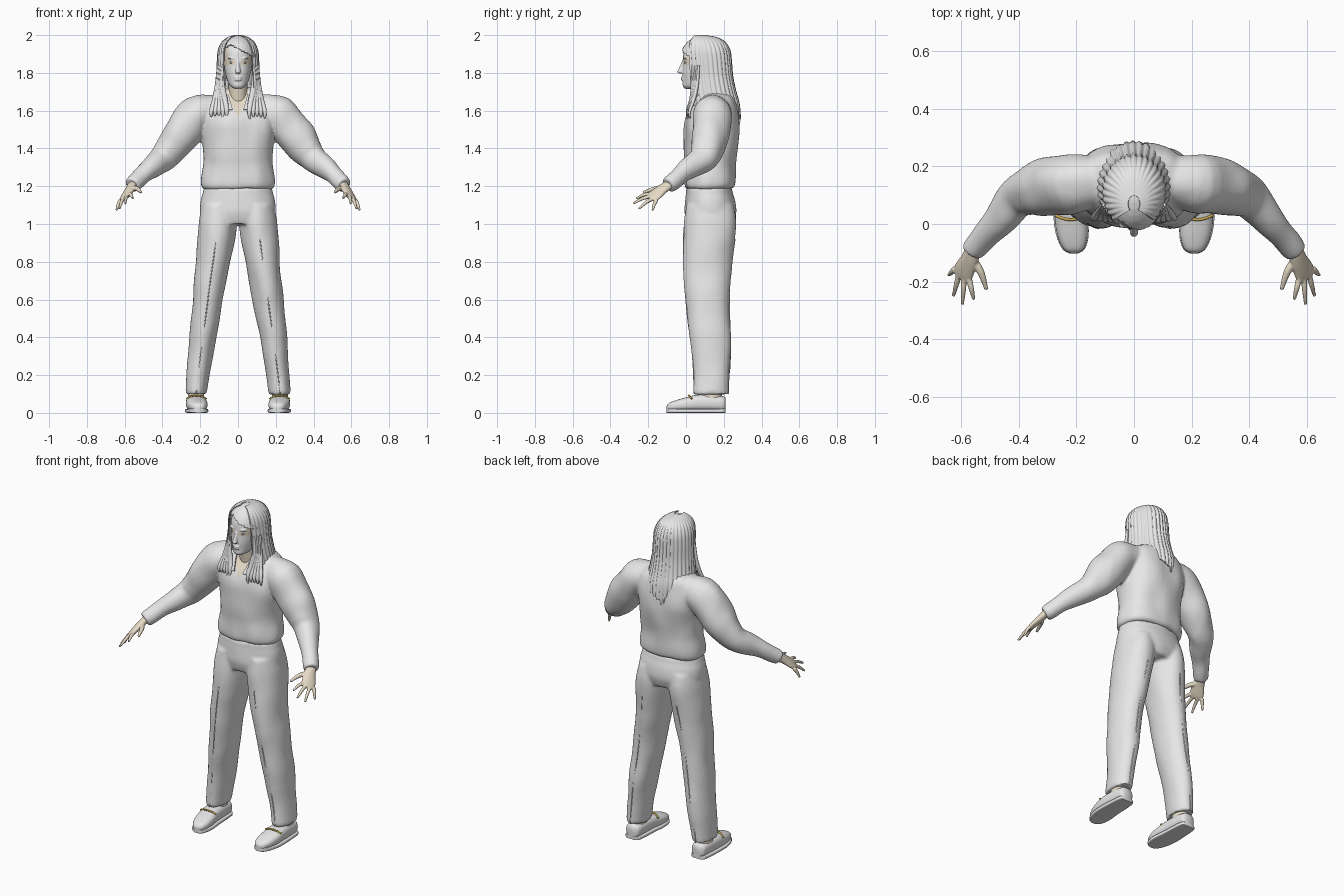
import bpy, bmesh, math, random
from mathutils import Vector, Matrix, noise

random.seed(4)
cube = bpy.data.objects.get("Cube")
if cube:
    bpy.data.objects.remove(cube, do_unlink=True)


def material(name, color):
    m = bpy.data.materials.new(name)
    m.use_nodes = True
    m.diffuse_color = (*color, 1)
    m.node_tree.nodes["Principled BSDF"].inputs["Base Color"].default_value = (*color, 1)
    return m


GREY = material("pale grey", (0.8, 0.8, 0.8))
SKIN = material("beige skin", (0.8, 0.71, 0.57))
GOLD = material("gold metal", (0.6, 0.4, 0.08))
X, Y, Z = Vector((1, 0, 0)), Vector((0, 1, 0)), Vector((0, 0, 1))


def smooth_rows(rows, k):
    """Catmull-Rom interpolation of tuples."""
    out = []
    for i in range(len(rows) - 1):
        a, b = rows[max(i - 1, 0)], rows[i]
        c, d = rows[i + 1], rows[min(i + 2, len(rows) - 1)]
        for j in range(k):
            t = j / k
            out.append([q + 0.5 * t * (r - p + t * (2*p - 5*q + 4*r - s + t * (3*(q - r) + s - p)))
                        for p, q, r, s in zip(a, b, c, d)])
    return out + [list(rows[-1])]


def loft(bm, rows, axis=None, ref=X, side=1, n=32, k=5, power=2.0):
    """Closed tube through rows of (x, y, z, radius along ref, other radius)."""
    rows = smooth_rows(rows, k)
    pts = [Vector(r[:3]) for r in rows]
    rings = []
    for i, r in enumerate(rows):
        nor = axis or (pts[min(i + 1, len(pts) - 1)] - pts[max(i - 1, 0)]).normalized()
        u = (ref - nor * ref.dot(nor)).normalized()
        v = nor.cross(u)
        ring = []
        for j in range(n):
            c, s = math.cos(math.tau * j / n), math.sin(math.tau * j / n)
            c, s = (math.copysign(abs(w) ** (2 / power), w) for w in (c, s))
            p = pts[i] + u * c * max(r[3], 0.001) + v * s * max(r[4], 0.001)
            ring.append(bm.verts.new((p.x * side, p.y, p.z)))
        rings.append(ring)
    for a, b in zip(rings, rings[1:]):
        for j in range(n):
            bm.faces.new((a[j], a[(j + 1) % n], b[(j + 1) % n], b[j]))
    bm.faces.new(rings[0])
    bm.faces.new(rings[-1])


def ball(bm, center, radii):
    bmesh.ops.create_uvsphere(bm, u_segments=24, v_segments=16, radius=1,
                              matrix=Matrix.Translation(center) @ Matrix.Diagonal((*radii, 1)))


def finish(name, bm, mat, voxel=0, relax=0, solid=0, wrinkle=0, skin_rule=None):
    bmesh.ops.recalc_face_normals(bm, faces=bm.faces)
    me = bpy.data.meshes.new(name)
    bm.to_mesh(me)
    bm.free()
    ob = bpy.data.objects.new(name, me)
    bpy.context.collection.objects.link(ob)
    if solid:
        mod = ob.modifiers.new("Thickness", "SOLIDIFY")
        mod.thickness, mod.offset = solid, 0
    if voxel:
        mod = ob.modifiers.new("Blend", "REMESH")
        mod.mode, mod.voxel_size = "VOXEL", voxel
        mod = ob.modifiers.new("Relax", "SMOOTH")
        mod.factor, mod.iterations = 0.5, relax
    if ob.modifiers:
        me = bpy.data.meshes.new_from_object(ob.evaluated_get(bpy.context.evaluated_depsgraph_get()))
        ob.modifiers.clear()
        ob.data = me
    me.materials.clear()
    me.materials.append(mat)
    if wrinkle:
        moves = [v.normal * wrinkle * noise.noise(Vector((v.co.x * 9, v.co.y * 9, v.co.z * 6)))
                 for v in me.vertices]
        for v, m in zip(me.vertices, moves):
            v.co += m
    if skin_rule:
        me.materials.append(SKIN)
    for p in me.polygons:
        p.use_smooth = True
        p.material_index = int(bool(skin_rule and skin_rule(p.center)))
    me.set_sharp_from_angle(angle=math.radians(50))
    return ob


SIDES = (("left", 1), ("right", -1))

# Shirt: torso and sleeves blended into one surface, open V at the neck
torso = [(1.185, .122, .172, .116), (1.2, .126, .19, .131), (1.24, .128, .192, .136),
         (1.32, .13, .183, .136), (1.42, .135, .187, .144), (1.52, .137, .197, .145),
         (1.6, .145, .2, .128), (1.66, .155, .17, .103), (1.70, .15, .1, .078), (1.72, .145, .07, .06)]
sleeve = [(.12, .15, 1.6, .085), (.215, .14, 1.578, .1), (.3, .13, 1.475, .1), (.36, .115, 1.395, .085),
          (.41, .085, 1.338, .07), (.48, .0, 1.283, .057), (.53, -.055, 1.237, .046), (.562, -.095, 1.207, .04)]
bm = bmesh.new()
loft(bm, [(0, y, z, a, b) for z, y, a, b in torso], axis=Z, n=48, power=2.3)
for _, s in SIDES:
    loft(bm, [(x, y, z, r, r) for x, y, z, r in sleeve], ref=Y, side=s)
finish("shirt", bm, GREY, voxel=.008, relax=6, wrinkle=.011,
       skin_rule=lambda c: c.y < .1 and c.z > 1.57 and abs(c.x) < (c.z - 1.57) * .55)

# Collar flaps
for side, s in SIDES:
    bm = bmesh.new()
    flap = [(.055, .09, 1.71), (.045, .045, 1.665), (.028, .004, 1.605), (.085, .012, 1.605), (.12, .06, 1.68)]
    bm.faces.new([bm.verts.new((x * s, y, z)) for x, y, z in flap])
    finish(side + "_collar_flap", bm, GREY, solid=.008)

# Trousers: hips and legs blended
hips = [(1.0, .127, .185, .12), (1.06, .128, .2, .136), (1.12, .127, .196, .132),
        (1.16, .124, .185, .124), (1.192, .122, .178, .12)]
leg = [(.1, .222, .133, .057, .093), (.2, .212, .134, .061, .095), (.35, .193, .133, .069, .105),
       (.5, .172, .12, .078, .113), (.65, .153, .113, .084, .119), (.8, .132, .115, .091, .130),
       (.92, .116, .123, .099, .138), (1.02, .106, .127, .101, .137), (1.1, .1, .125, .09, .125)]
bm = bmesh.new()
loft(bm, [(0, y, z, a, b) for z, y, a, b in hips], axis=Z, n=48, power=2.2)
for _, s in SIDES:
    loft(bm, [(x, y, z, a, b) for z, x, y, a, b in leg], axis=Z, side=s)
finish("trousers", bm, GREY, voxel=.01, relax=4, wrinkle=.006)

# Pressed creases down the front and back of each leg
for side, s in SIDES:
    bm = bmesh.new()
    for d in (-1, 1):
        loft(bm, [(x, y + d * (b - .002), z, .003, .003) for z, x, y, a, b in leg[:7]], side=s, n=8)
    finish(side + "_leg_crease", bm, GREY)

# Shoes, soles, buckles and ankles
shoe = [(-.102, .21, .022, .012, .01), (-.088, .21, .028, .034, .021), (-.05, .213, .034, .05, .03),
        (0, .218, .041, .056, .037), (.06, .222, .048, .054, .044), (.14, .222, .048, .05, .044),
        (.195, .222, .044, .044, .04), (.21, .222, .042, .03, .034)]
for side, s in SIDES:
    bm = bmesh.new()
    loft(bm, [(x, y, z + .004, a, b) for y, x, z, a, b in shoe], axis=Y, side=s, power=2.5)
    finish(side + "_shoe", bm, GREY)
    bm = bmesh.new()
    loft(bm, [(x, y, .011, a + .004, .011) for y, x, z, a, b in shoe], axis=Y, side=s, power=6)
    finish(side + "_sole", bm, GREY)
    bm = bmesh.new()
    bar = [(.168, .03, .074), (.19, .02, .087), (.22, .015, .092), (.25, .02, .087), (.273, .03, .074)]
    loft(bm, [(*p, .005, .005) for p in bar], ref=Z, side=s, n=10)
    finish(side + "_buckle", bm, GOLD)
    bm = bmesh.new()
    loft(bm, [(.222, .135, .06, .044, .058), (.222, .135, .16, .04, .05)], axis=Z, side=s)
    finish(side + "_ankle", bm, SKIN)

# Hands: flattened palm, four fingers and a thumb
palm = [(.558, -.085, 1.21, .028, .022), (.572, -.125, 1.185, .034, .02),
        (.592, -.165, 1.152, .041, .016), (.6, -.187, 1.138, .036, .011)]
index_knuckle, pinky_knuckle = Vector((.574, -.19, 1.158)), Vector((.622, -.155, 1.128))
tips = [(.557, -.262, 1.135), (.597, -.28, 1.108), (.628, -.25, 1.08), (.644, -.178, 1.072)]
for side, s in SIDES:
    bm = bmesh.new()
    loft(bm, palm, ref=pinky_knuckle - index_knuckle, side=s)
    for i, tip in enumerate(tips):
        base, tip = index_knuckle.lerp(pinky_knuckle, i / 3), Vector(tip)
        mid = base.lerp(tip, .5) + Z * .007
        loft(bm, [(*base, .011, .011), (*mid, .0095, .0095), (*tip, .006, .006)], side=s, n=12)
    loft(bm, [(.566, -.115, 1.188, .014, .014), (.534, -.165, 1.186, .013, .013),
              (.513, -.228, 1.167, .007, .007)], side=s, n=12)
    finish(side + "_hand", bm, SKIN, voxel=.004, relax=3)

# Neck and head with nose, lips and brows blended in
bm = bmesh.new()
loft(bm, [(0, .12, 1.6, .06, .06), (0, .1, 1.68, .05, .052), (0, .09, 1.78, .05, .055)], axis=Z)
finish("neck", bm, SKIN)
skull = [(1.716, .02, .02, .025), (1.73, .035, .04, .052), (1.76, .06, .057, .077), (1.8, .075, .068, .094),
         (1.84, .084, .074, .101), (1.88, .09, .078, .106), (1.92, .1, .078, .108),
         (1.96, .1, .062, .078), (1.98, .1, .03, .04)]
bm = bmesh.new()
loft(bm, [(0, y, z, a, b) for z, y, a, b in skull], axis=Z, power=2.2)
loft(bm, [(0, -.01, 1.868, .007, .008), (0, -.02, 1.84, .009, .01), (0, -.031, 1.808, .014, .013)], n=16)
ball(bm, (0, -.031, 1.806), (.015, .014, .01))
for z in (1.764, 1.776):
    ball(bm, (0, -.015, z), (.021, .012, .007))
for s in (1, -1):
    ball(bm, (s * .032, -.002, 1.878), (.024, .014, .005))
finish("head", bm, GREY, voxel=.004, relax=3, skin_rule=lambda c: c.y < .07 and c.z > 1.843
       and (abs(c.x) > .05 or (c.z < 1.87 and abs(c.x) > .013)))
for side, s in SIDES:
    bm = bmesh.new()
    ball(bm, (s * .031, -.002, 1.855), (.014, .009, .006))
    finish(side + "_eye", bm, GREY)

# Hair cap with a swept hairline
bm = bmesh.new()
ball(bm, (0, .1, 1.876), (.101, .13, .121))
bmesh.ops.subdivide_edges(bm, edges=bm.edges, cuts=2, use_grid_fill=True)
gone = []
for f in bm.faces:
    c = f.calc_center_median()
    if c.z < 1.83 or (c.y < .04 and c.z < 1.948 - .5 * abs(c.x + .04)):
        gone.append(f)
bmesh.ops.delete(bm, geom=gone, context="FACES")
finish("hair_cap", bm, GREY, solid=.004)

# Long hair falling round the sides and back, rippled into strands
fall = [(1.998, .07, .02, .03), (1.986, .09, .055, .075), (1.96, .1, .085, .107), (1.92, .107, .102, .123),
        (1.87, .112, .107, .125), (1.78, .118, .11, .127), (1.7, .128, .12, .134), (1.64, .142, .128, .136),
        (1.56, .152, .115, .133), (1.47, .16, .085, .124)]
COLS = 144
bm = bmesh.new()
lengths = [random.uniform(.86, 1) for _ in range(COLS // 6 + 1)]
grid = []
rows = smooth_rows(fall, 6)
for i in range(COLS + 1):
    u = 2 * i / COLS - 1
    length = lengths[i // 6] - .1 * abs(u)
    column = []
    for j in range(len(rows)):
        t = j / (len(rows) - 1) * length * (len(rows) - 1)
        a, f = rows[int(t)], t - int(t)
        b = rows[min(int(t) + 1, len(rows) - 1)]
        z, cy, rx, ry = (p + (q - p) * f for p, q in zip(a, b))
        ang = u * math.radians(137)
        r = 1 + .025 * math.sin(i * math.pi / 3 + t * .06) * min(1, t / 12)
        column.append(bm.verts.new((rx * r * math.sin(ang), cy + ry * r * math.cos(ang), z)))
    grid.append(column)
for a, b in zip(grid, grid[1:]):
    for j in range(len(a) - 1):
        bm.faces.new((a[j], b[j], b[j + 1], a[j + 1]))
finish("long_hair", bm, GREY, solid=.005)

# Front locks resting on the chest
for side, s in SIDES:
    bm = bmesh.new()
    for i in range(5):
        end = .06 + .02 * i
        top = .08 + .006 * i
        loft(bm, [(top, .035 + .008 * i, 1.84, .008, .006), (top + .004, .035 + .006 * i, 1.74, .014, .009),
                  ((top + end) / 2, .026 + .004 * i, 1.66, .015, .009),
                  (end, .008 + .003 * i, 1.6, .012, .008),
                  (end + .002, .008 + .003 * i, 1.555 + random.uniform(0, .02), .004, .004)],
             side=s, n=12)
    finish(side + "_front_locks", bm, GREY)
